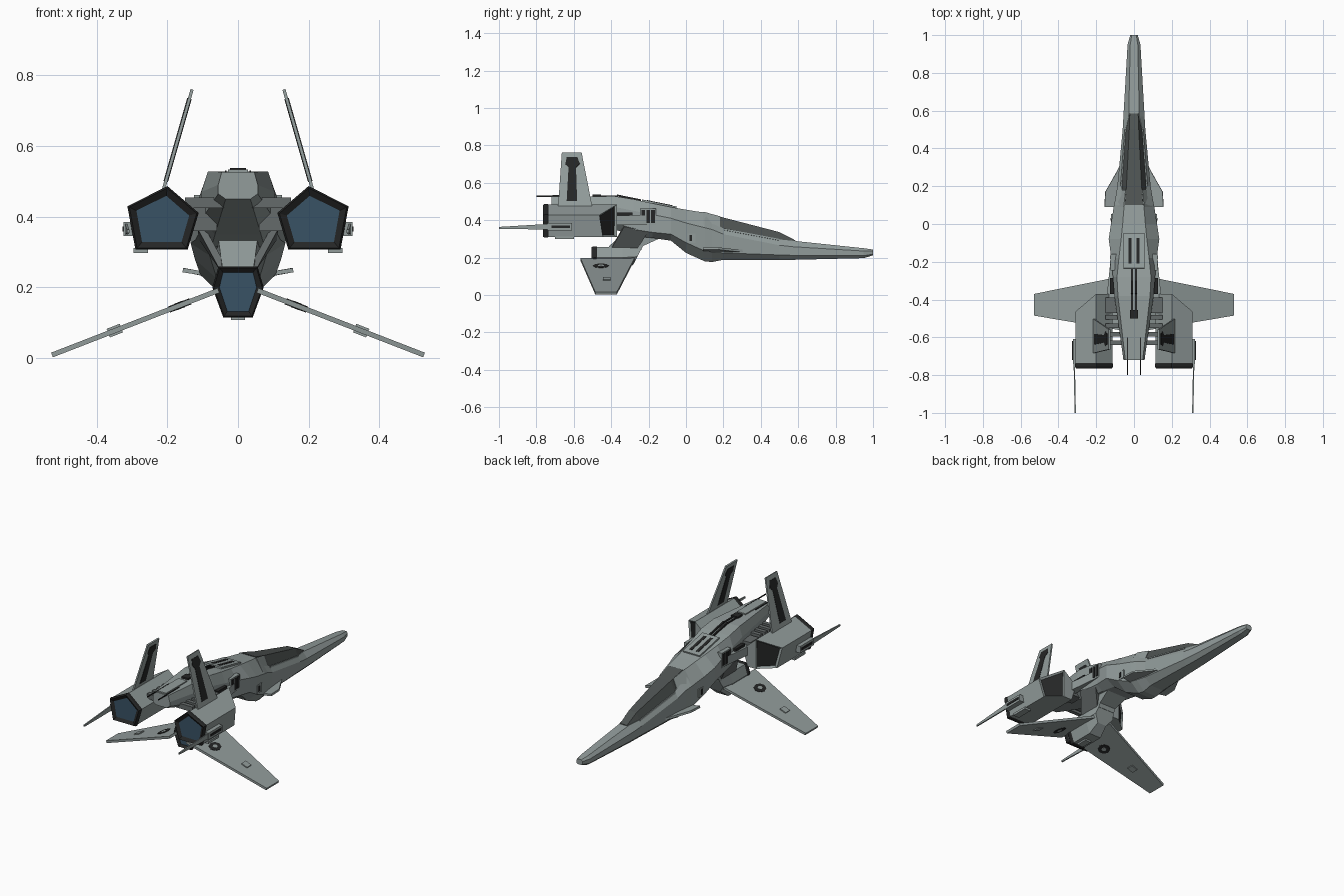
import bpy, bmesh, math
from mathutils import Vector
from mathutils.geometry import normal

if "Cube" in bpy.data.objects:
    bpy.data.objects.remove(bpy.data.objects["Cube"])


def material(name, col):
    m = bpy.data.materials.new(name)
    m.diffuse_color = (*col, 1)
    m.use_nodes = True
    m.node_tree.nodes["Principled BSDF"].inputs["Base Color"].default_value = m.diffuse_color
    return m


HULL = material("hull_grey", (0.29, 0.335, 0.33))
DARK = material("dark_trim", (0.018, 0.019, 0.019))
GLASS = material("canopy_grey", (0.075, 0.085, 0.083))
BLUE = material("exhaust_blue", (0.04, 0.085, 0.13))
STEEL = material("strut_grey", (0.13, 0.145, 0.145))


def finish(bm, name, *mats):
    bmesh.ops.recalc_face_normals(bm, faces=bm.faces)
    me = bpy.data.meshes.new(name)
    bm.to_mesh(me)
    bm.free()
    for m in mats:
        me.materials.append(m)
    ob = bpy.data.objects.new(name, me)
    bpy.context.collection.objects.link(ob)
    return ob


def skin(rings):
    """Join equal-length rings of points into a capped solid."""
    bm = bmesh.new()
    vs = [[bm.verts.new(p) for p in r] for r in rings]
    n = len(vs[0])
    for a, b in zip(vs, vs[1:]):
        for i in range(n):
            j = (i + 1) % n
            bm.faces.new((a[i], a[j], b[j], b[i]))
    caps = [bm.faces.new(vs[0]), bm.faces.new(vs[-1])]
    return bm, vs, caps


def mirror_ring(y, half):
    """Full ring from half outline points (x, z), bottom to top."""
    return [(x, y, z) for x, z in half] + [(-x, y, z) for x, z in reversed(half)]


def slab(name, pts, t, mat, sides=(1, -1)):
    """Flat plate through the given points, repeated on both sides."""
    for s in sides:
        p = [Vector((x * s, y, z)) for x, y, z in pts]
        n = normal(p[:4]) * t / 2
        bm, _, _ = skin([[q - n for q in p], [q + n for q in p]])
        tag = "" if len(sides) == 1 else ("_right" if s > 0 else "_left")
        finish(bm, name + tag, mat)


def box(name, x, y, z, mat, sides=(1, -1)):
    zm = (z[0] + z[1]) / 2
    slab(name, [(x[0], y[0], zm), (x[1], y[0], zm), (x[1], y[1], zm), (x[0], y[1], zm)],
         z[1] - z[0], mat, sides)


def exhaust(name, outline, y0, y1, rim):
    """Dark rim with a recessed blue face pointing to -y."""
    c = Vector((sum(p[0] for p in outline), 0, sum(p[1] for p in outline))) / len(outline)

    def ring(y, k):
        return [(c.x + (x - c.x) * k, y, c.z + (z - c.z) * k) for x, z in outline]
    bm, _, caps = skin([ring(y1, 1.0), ring(y1 - 0.006, 1.04), ring(y0 + 0.01, 1.04), ring(y0, 0.98)])
    bmesh.ops.recalc_face_normals(bm, faces=bm.faces)
    bmesh.ops.inset_individual(bm, faces=[caps[1]], thickness=rim, depth=-0.012)
    caps[1].material_index = 1
    finish(bm, name, DARK, BLUE)


# Fuselage: y, then heights bottom/lower/upper/top, then widths bottom/mid/top
stations = [
    (1.0, .212, .218, .235, .243, .012, .020, .012),
    (.95, .197, .210, .235, .250, .020, .034, .020),
    (.57, .188, .212, .258, .290, .032, .056, .028),
    (.50, .188, .214, .266, .297, .034, .060, .044),
    (.20, .188, .225, .325, .355, .045, .088, .066),
    (.14, .176, .230, .350, .395, .045, .098, .060),
    (.10, .180, .235, .360, .440, .048, .106, .052),
    (.00, .225, .280, .385, .456, .060, .122, .060),
    (-.08, .290, .325, .410, .470, .080, .134, .068),
    (-.18, .305, .335, .430, .490, .080, .120, .080),
    (-.28, .315, .350, .450, .512, .075, .112, .090),
    (-.38, .350, .390, .470, .528, .065, .104, .085),
    (-.72, .450, .465, .490, .527, .035, .056, .046)]
bm, _, _ = skin([mirror_ring(y, [(wb, zb), (wm, z1), (wm, z2), (wt, zt)])
                 for y, zb, z1, z2, zt, wb, wm, wt in stations])
finish(bm, "fuselage", HULL)

# Canopy
bm, _, _ = skin([mirror_ring(y, [(bw, bz), (tw, tz)]) for y, bw, bz, tw, tz in [
    (.585, .026, .278, .022, .292), (.50, .046, .290, .025, .336),
    (.20, .069, .345, .040, .414), (.10, .070, .365, .048, .444)]])
finish(bm, "canopy", GLASS)
slab("canopy_rail", [(.048, .50, .291), (.071, .20, .347), (.069, .20, .356), (.046, .50, .299)], .006, HULL)
slab("canopy_frame", [(.071, .18, .347), (.042, .18, .420), (.052, .09, .444), (.098, .09, .370)], .006, HULL)

# Roof plate, slots, spine rails and rear antennas
def roof(y):
    return .470 - (y + .08) * .205


slab("roof_plate", [(x, y, roof(y) + .003) for x, y in
                    ((-.055, -.05), (.055, -.05), (.055, -.235), (-.055, -.235))], .012, HULL, (1,))
slab("roof_slot", [(x, y, roof(y) + .008) for x, y in
                   ((.012, -.075), (.03, -.075), (.03, -.21), (.012, -.21))], .006, DARK)
slab("spine_rail", [(x, y, roof(y) + .003) for x, y in
                    ((.006, -.24), (.016, -.24), (.016, -.37), (.006, -.37))], .010, DARK)
box("spine_rail_rear", (.006, .016), (-.46, -.37), (.525, .533), DARK)
box("spine_box", (-.022, .022), (-.50, -.455), (.52, .538), DARK, (1,))
box("tail_plate", (-.028, .028), (-.715, -.52), (.522, .534), HULL, (1,))
box("rear_antenna", (.033, .037), (-.80, -.60), (.525, .531), DARK)

# Side vents, nose slots and chin canards
box("side_vent_frame", (.09, .124), (-.245, -.16), (.375, .462), HULL)
for i in range(3):
    y = -.238 + i * .026
    box(f"side_vent_{i}", (.10, .127), (y, y + .019), (.385, .455), DARK)
box("lower_vent", (.08, .121), (.008, .052), (.278, .328), HULL)
box("lower_vent_slot", (.08, .124), (.018, .032), (.288, .320), DARK)
box("nose_slot", (.015, .034), (.90, .945), (.220, .228), DARK)
slab("chin_canard", [(.07, .32, .235), (.095, .27, .238), (.152, .17, .249),
                     (.156, .09, .249), (.07, .09, .235)], .012, HULL)

# Engines: pentagon pods with an angled intake on the outer front
POD = [(.2, .483), (.115, .41), (.145, .31), (.2, .31), (.287, .31), (.309, .428)]
for s, side in ((1, "right"), (-1, "left")):
    back = [(x * s, -.745, z) for x, z in POD]
    front = [(x * s, -.37 - max(0, x - .2) * .85, z) for x, z in POD]
    bm, vs, caps = skin([back, front])
    bm.faces.remove(caps[1])
    f = vs[1]
    bm.faces.new(f[:4])
    intake = bm.faces.new((f[0], f[3], f[4], f[5]))
    bmesh.ops.recalc_face_normals(bm, faces=bm.faces)
    bmesh.ops.inset_individual(bm, faces=[intake], thickness=.014, depth=-.01)
    intake.material_index = 1
    finish(bm, "engine_" + side, HULL, DARK)
    ring = [(x * s, z) for x, z in POD if (x, z) != (.2, .31)]
    exhaust("engine_exhaust_" + side, ring, -.765, -.735, .022)
box("engine_foot", (.255, .295), (-.70, -.60), (.298, .312), HULL)

# Engine connecting arms and ribs
box("front_arm", (.06, .15), (-.47, -.39), (.36, .445), STEEL)
box("arm_duct", (.08, .128), (-.37, -.285), (.395, .440), DARK)
slab("arm_fairing", [(.125, -.20, .40), (.10, -.20, .40), (.10, -.42, .40), (.15, -.42, .40), (.14, -.34, .40)],
     .05, HULL)
for i in range(4):
    y = -.64 + i * .045
    box(f"engine_rib_{i}", (.04, .15), (y, y + .024), (.425, .455), STEEL)

# Engine side housings and trailing blades
box("blade_housing", (.28, .324), (-.74, -.61), (.345, .385), HULL)
box("blade_slot", (.29, .327), (-.72, -.62), (.358, .372), DARK)
slab("trailing_blade", [(.317, -.70, .349), (.311, -1.0, .354), (.311, -1.0, .364), (.317, -.70, .382)],
     .007, HULL)


# Tail fins leaning inwards, with dark panels on both faces
def fin(y, z):
    return (.21 - (z - .48) * .286, y, z)


slab("tail_fin", [fin(-.686, .44), fin(-.664, .76), fin(-.558, .76), fin(-.495, .44)], .009, HULL)
slab("fin_panel", [fin(-.638, .50), fin(-.628, .68), fin(-.645, .70), fin(-.638, .735), fin(-.58, .735),
                   fin(-.568, .70), fin(-.588, .68), fin(-.582, .50)], .013, DARK)

# Lower pod, strut and exhaust
LOW = [(.040, .118), (.070, .200), (.053, .257)]
bm, _, _ = skin([mirror_ring(-.485, LOW), mirror_ring(-.34, LOW),
                 [(x, y + (z - .2) * .5, z) for x, y, z in
                  mirror_ring(-.262, [(.030, .165), (.062, .205), (.05, .262)])]])
finish(bm, "lower_pod", HULL)
exhaust("lower_exhaust", [(p[0], p[2]) for p in mirror_ring(0, LOW)], -.505, -.475, .016)
box("lower_pod_foot", (-.02, .02), (-.47, -.40), (.108, .12), HULL, (1,))
bm, _, _ = skin([[(-.045, -.42, .24), (.045, -.42, .24), (.055, -.24, .24), (-.055, -.24, .24)],
                 [(-.045, -.41, .262), (.045, -.41, .262), (.055, -.23, .262), (-.055, -.23, .262)],
                 [(-.06, -.29, .37), (.06, -.29, .37), (.08, -.08, .33), (-.08, -.08, .33)]])
finish(bm, "lower_strut", HULL)
slab("strut_brace", [(.04, -.40, .25), (.04, -.26, .25), (.105, -.20, .345), (.105, -.33, .37)], .02, STEEL)


# Drooping wings with dark markings and small plates
def wing(x, y, up=0):
    return (x, y, .186 - (x - .07) * .388 + up)


slab("wing", [wing(.055, -.275), wing(.526, -.37), wing(.526, -.485), wing(.055, -.565)], .014, HULL)
slab("wing_marking", [wing(.165 + .030 * math.cos(a), -.455 + .042 * math.sin(a))
                      for a in [i * math.pi / 4 for i in range(8)]], .018, DARK)
slab("wing_marking_core", [wing(.165 + .012 * math.cos(a), -.455 + .018 * math.sin(a))
                           for a in [i * math.pi / 3 for i in range(6)]], .020, HULL)
slab("wing_plate", [wing(.33, -.405), wing(.367, -.405), wing(.367, -.445), wing(.33, -.445)], .026, HULL)
